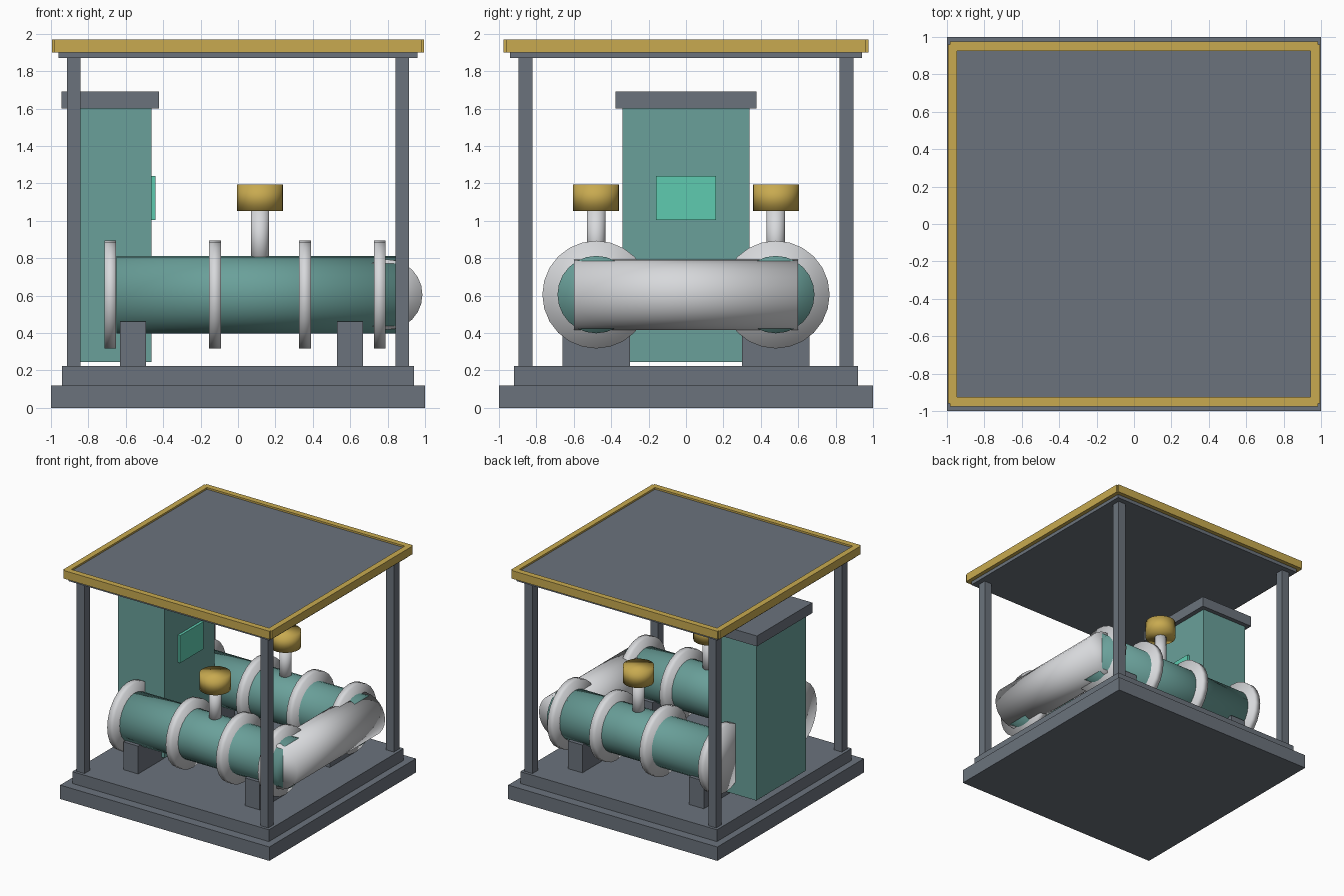
import bpy
import bmesh
from math import pi
from mathutils import Matrix, Vector

cube = bpy.data.objects.get("Cube")
if cube:
    bpy.data.objects.remove(cube, do_unlink=True)


def material(name, rgb):
    m = bpy.data.materials.new(name)
    m.use_nodes = True
    m.diffuse_color = (*rgb, 1)
    m.node_tree.nodes["Principled BSDF"].inputs["Base Color"].default_value = (*rgb, 1)
    return m


GREY = material("slate grey", (0.147, 0.171, 0.202))
TEAL = material("teal", (0.144, 0.352, 0.323))
MINT = material("mint", (0.114, 0.597, 0.434))
GOLD = material("gold", (0.578, 0.402, 0.08))
SILVER = material("silver", (0.68, 0.69, 0.71))


def finish(name, bm, mat, smooth):
    mesh = bpy.data.meshes.new(name)
    for f in bm.faces:
        f.smooth = smooth
    bm.to_mesh(mesh)
    bm.free()
    mesh.materials.append(mat)
    obj = bpy.data.objects.new(name, mesh)
    bpy.context.collection.objects.link(obj)
    return obj


def box(name, x, y, z, mat):
    """Box from its (low, high) range on each axis."""
    bm = bmesh.new()
    bmesh.ops.create_cube(bm, size=1)
    ranges = (x, y, z)
    size = [hi - lo for lo, hi in ranges]
    mid = [(hi + lo) / 2 for lo, hi in ranges]
    bmesh.ops.transform(bm, verts=bm.verts,
                        matrix=Matrix.Translation(mid) @ Matrix.Diagonal((*size, 1)))
    return finish(name, bm, mat, False)


def rod(name, start, end, radius, mat, sides=24):
    """Fully smooth cylinder between two points."""
    a, b = Vector(start), Vector(end)
    turn = (b - a).to_track_quat("Z", "Y").to_matrix().to_4x4()
    bm = bmesh.new()
    bmesh.ops.create_cone(bm, cap_ends=True, segments=sides, radius1=radius,
                          radius2=radius, depth=(b - a).length,
                          matrix=Matrix.Translation((a + b) / 2) @ turn)
    return finish(name, bm, mat, True)


def span(centre, half):
    return (centre - half, centre + half)


# Stepped base
box("base_plinth", (-1, 1), (-1, 1), (0, 0.12), GREY)
box("base_deck", (-0.94, 0.94), (-0.92, 0.92), (0.12, 0.222), GREY)

# Canopy: posts, slab and gold rim
for sx in (-1, 1):
    for sy in (-1, 1):
        box("canopy_post", span(sx * 0.878, 0.037), span(sy * 0.858, 0.037),
            (0.222, 1.875), GREY)
box("canopy_slab", (-0.96, 0.96), (-0.94, 0.94), (1.87, 1.955), GREY)
for s in (-1, 1):
    box("canopy_rim_long", (-0.985, 0.985), span(s * 0.951, 0.025), (1.9, 1.97), GOLD)
    box("canopy_rim_side", span(s * 0.97, 0.025), (-0.96, 0.96), (1.9, 1.97), GOLD)

# Control cabinet
box("cabinet_body", (-0.91, -0.463), (-0.34, 0.34), (0.245, 1.605), TEAL)
box("cabinet_cap", (-0.943, -0.423), (-0.378, 0.378), (1.6, 1.69), GREY)
box("cabinet_screen", (-0.47, -0.44), (-0.16, 0.16), (1.003, 1.24), MINT)

# Two matching vessels with flanges, supports and valves
AXIS = 0.605
for side, y in (("right", -0.48), ("left", 0.48)):
    rod(side + "_vessel", (-0.65, y, AXIS), (0.85, y, AXIS), 0.207, TEAL)
    for x in (-0.682, -0.123, 0.358, 0.757):
        rod(side + "_flange", (x - 0.031, y, AXIS), (x + 0.031, y, AXIS), 0.288, SILVER)
    for x in (-0.562, 0.598):
        box(side + "_support", span(x, 0.07), span(y, 0.18), (0.222, 0.462), GREY)
    rod(side + "_valve_stem", (0.118, y, 0.75), (0.118, y, 1.06), 0.049, SILVER)
    rod(side + "_valve_wheel", (0.118, y, 1.053), (0.118, y, 1.193), 0.123, GOLD)

# Pipe joining the vessel ends
rod("cross_pipe", (0.798, -0.6, AXIS), (0.798, 0.6, AXIS), 0.188, SILVER)
